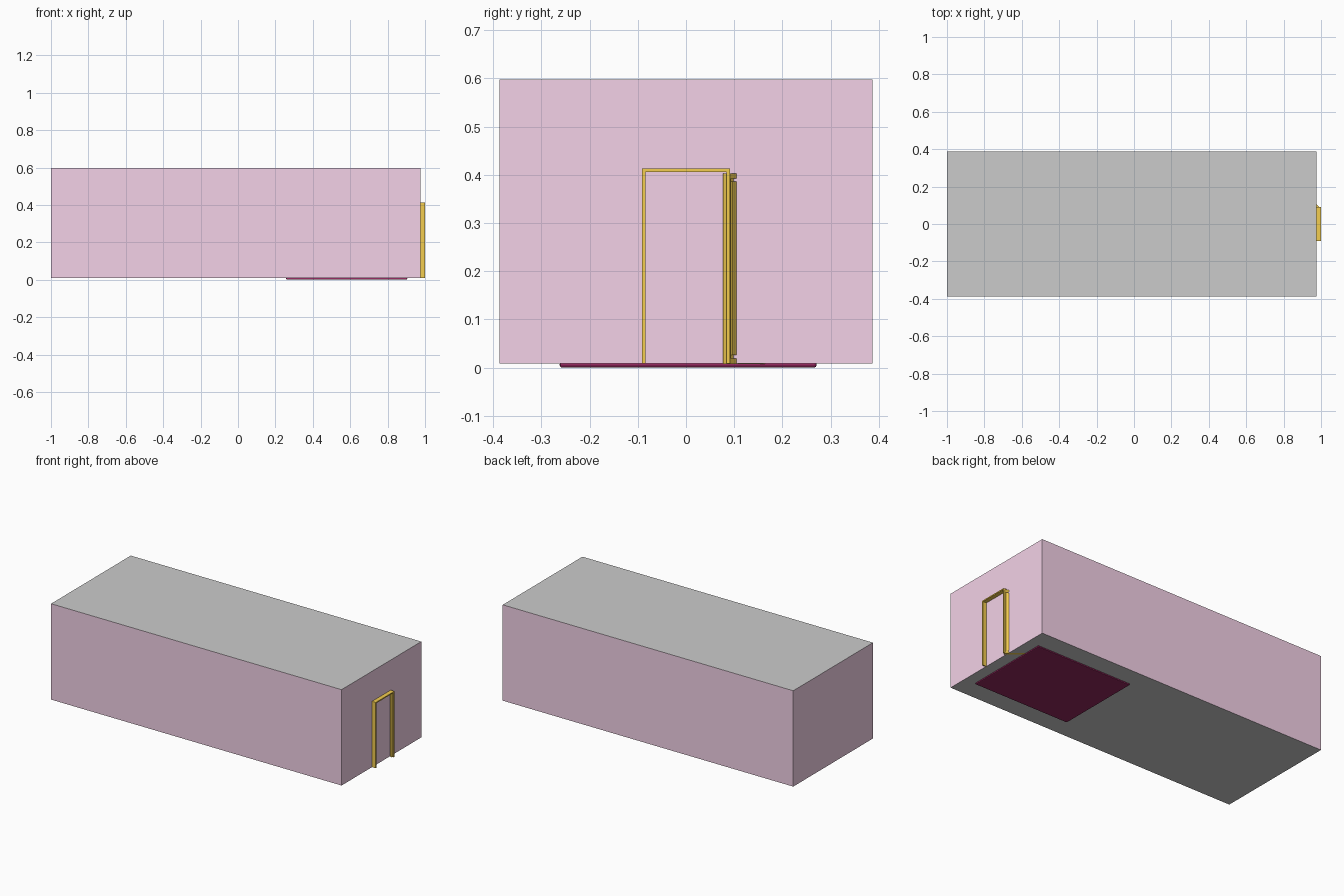
import bpy, bmesh, math
from mathutils import Matrix, Vector

if "Cube" in bpy.data.objects:
    bpy.data.objects.remove(bpy.data.objects["Cube"])


def material(name, rgb):
    m = bpy.data.materials.new(name)
    m.diffuse_color = (*rgb, 1)
    m.use_nodes = True
    m.node_tree.nodes["Principled BSDF"].inputs["Base Color"].default_value = m.diffuse_color
    return m


PINK = material("pink_paint", (0.90, 0.64, 0.80))
WOOD = material("orange_wood", (0.90, 0.61, 0.08))
RED = material("dark_red", (0.29, 0.02, 0.11))


def finish(name, bm, mat=None):
    me = bpy.data.meshes.new(name)
    bm.to_mesh(me)
    bm.free()
    ob = bpy.data.objects.new(name, me)
    bpy.context.collection.objects.link(ob)
    if mat:
        me.materials.append(mat)
    return ob


def add_box(bm, lo, hi):
    lo, hi = Vector(lo), Vector(hi)
    m = Matrix.Translation((lo + hi) / 2) @ Matrix.Diagonal((*(hi - lo), 1))
    return bmesh.ops.create_cube(bm, size=1, matrix=m)["verts"]


def box(name, lo, hi, mat=None):
    bm = bmesh.new()
    add_box(bm, lo, hi)
    return finish(name, bm, mat)


# Room shell: thin pink walls, with grey floor and ceiling sheets
X0, X1, Y, Z0, Z1 = -1.0, 0.975, 0.387, 0.009, 0.598


def shell(name, keep, mat=None):
    bm = bmesh.new()
    add_box(bm, (X0, -Y, Z0), (X1, Y, Z1))
    bm.normal_update()
    drop = [f for f in bm.faces if not keep(f.normal.z)]
    bmesh.ops.delete(bm, geom=drop, context='FACES')
    return finish(name, bm, mat)


shell("walls", lambda nz: abs(nz) < 0.5, PINK)
shell("floor", lambda nz: nz < -0.5)
shell("ceiling", lambda nz: nz > 0.5)

# Rug with bevelled rim, sunk slightly through the floor
rug = box("rug", (0.257, -0.262, 0), (0.905, 0.271, 0.012), RED)
bev = rug.modifiers.new("rim", 'BEVEL')
bev.width = 0.005
bev.segments = 2

# Door frame standing proud of the end wall
F, T, TOP = 0.091, 0.007, 0.413
for side, name in ((-1, "left_jamb"), (1, "right_jamb")):
    y0, y1 = sorted((side * F, side * (F - T)))
    box(name, (0.965, y0, Z0), (1.0, y1, TOP - T), WOOD)
box("frame_head", (0.965, -F, TOP - T), (1.0, F, TOP), WOOD)

# Door leaf, local x along its width, y through its thickness, swung into the room
W, D, B, H = 0.165, 0.0145, 0.008, 0.403
bm = bmesh.new()
add_box(bm, (0, 0.004, B), (W, D - 0.005, H))
for y0, y1 in ((0, 0.004), (D - 0.005, D)):
    add_box(bm, (0, y0, B), (0.008, y1, H))
    add_box(bm, (W - 0.008, y0, B), (W, y1, H))
    add_box(bm, (0.008, y0, B), (W - 0.008, y1, 0.019))
    add_box(bm, (0.008, y0, H - 0.011), (W - 0.008, y1, H))
    add_box(bm, (0.013, y0, 0.026), (W - 0.013, y1, H - 0.017))
door = finish("door", bm, WOOD)
swing = math.radians(40)
d = Vector((-math.cos(swing), math.sin(swing), 0))
n = Vector((math.sin(swing), math.cos(swing), 0))
corner = Vector((0.9856, 0.077, 0))
door.data.transform(Matrix((
    (d.x, n.x, 0, corner.x), (d.y, n.y, 0, corner.y), (0, 0, 1, 0), (0, 0, 0, 1))))
door.data.flip_normals()
